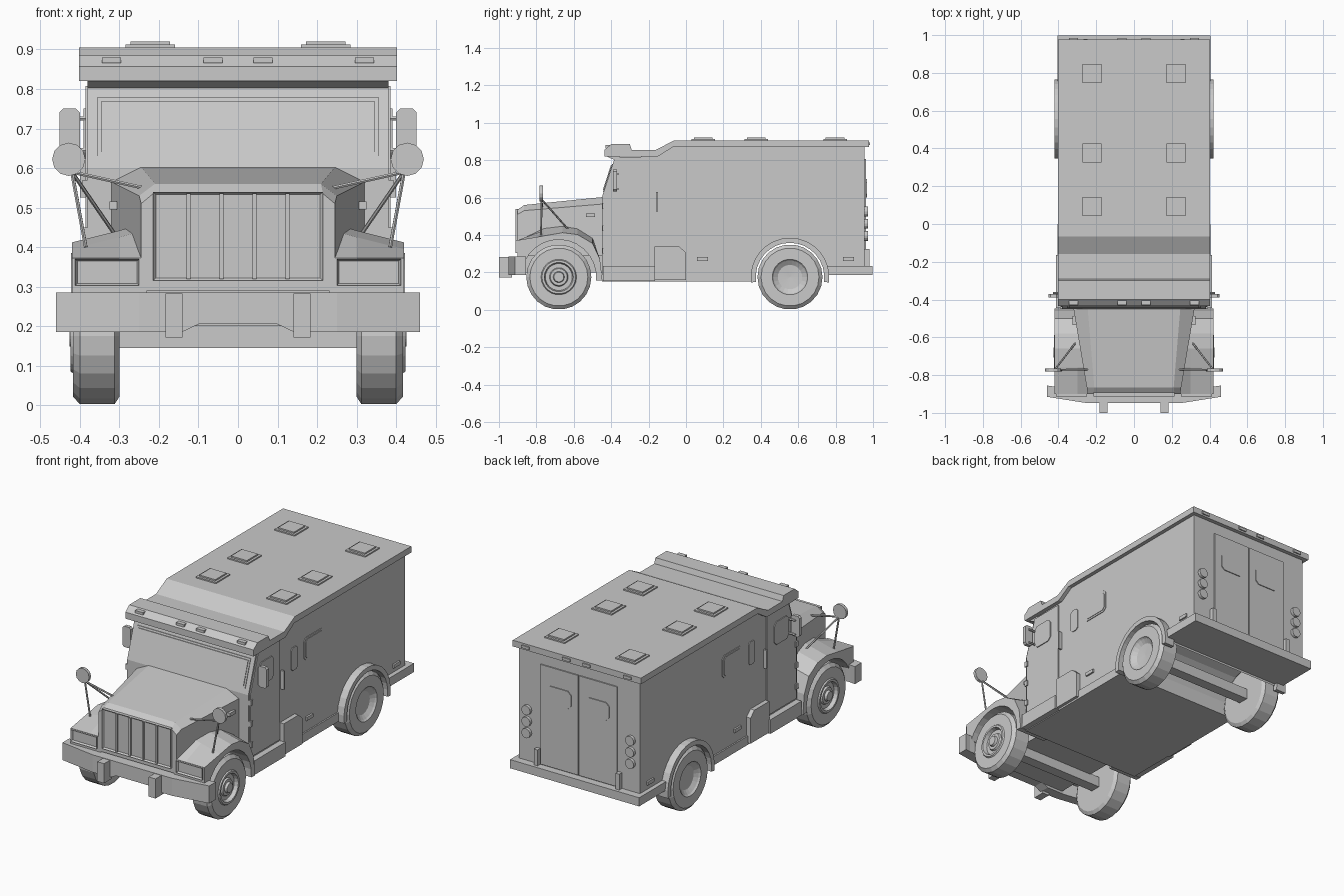
import bpy
import bmesh
from math import sin, cos, pi, radians
from mathutils import Vector

default_cube = bpy.data.objects.get("Cube")
if default_cube:
    bpy.data.objects.remove(default_cube, do_unlink=True)

# Single paint colour
paint = bpy.data.materials.new("plain_grey_paint")
paint.use_nodes = True
grey = (.588, .588, .588, 1)
paint.diffuse_color = grey
for node in paint.node_tree.nodes:
    if node.type == 'BSDF_PRINCIPLED':
        node.inputs["Base Color"].default_value = grey
        node.inputs["Roughness"].default_value = .6


def loft(name, rings, mirror=False):
    """Skin a series of equal-length point rings and cap both ends."""
    bm = bmesh.new()
    loops = [[bm.verts.new(point) for point in ring] for ring in rings]
    count = len(loops[0])
    for first, second in zip(loops, loops[1:]):
        for i in range(count):
            j = (i + 1) % count
            bm.faces.new((first[i], first[j], second[j], second[i]))
    bm.faces.new(loops[0][::-1])
    bm.faces.new(loops[-1])
    return finish(name, bm, mirror)


def finish(name, bm, mirror=False):
    bmesh.ops.recalc_face_normals(bm, faces=bm.faces)
    mesh = bpy.data.meshes.new(name)
    bm.to_mesh(mesh)
    bm.free()
    mesh.materials.append(paint)
    obj = bpy.data.objects.new(name, mesh)
    bpy.context.collection.objects.link(obj)
    if mirror:
        modifier = obj.modifiers.new("mirror", 'MIRROR')
        modifier.use_axis[0] = True
    return obj


def side_prism(name, outline, x_in, x_out, mirror=True):
    """Extrude a (y, z) outline along x."""
    return loft(name, [[(x, y, z) for y, z in outline] for x in (x_in, x_out)], mirror)


def rear_prism(name, outline, y_in, y_out, mirror=True):
    """Extrude an (x, z) outline along y."""
    return loft(name, [[(x, y, z) for x, z in outline] for y in (y_in, y_out)], mirror)


def rect(a, b, low, high, cut=0):
    if not cut:
        return [(a, low), (b, low), (b, high), (a, high)]
    return [(a + cut, low), (b - cut, low), (b, low + cut), (b, high - cut),
            (b - cut, high), (a + cut, high), (a, high - cut), (a, low + cut)]


def box(name, xs, ys, zs, mirror=True):
    return side_prism(name, rect(*ys, *zs), *xs, mirror)


def rod(name, start, end, radius, sides=8, mirror=True):
    start, end = Vector(start), Vector(end)
    turn = (end - start).to_track_quat('Z', 'Y')
    circle = [turn @ Vector((radius * cos(2 * pi * i / sides),
                             radius * sin(2 * pi * i / sides), 0)) for i in range(sides)]
    return loft(name, [[p + c for c in circle] for p in (start, end)], mirror)


def arc(y, z, radius, start, end, steps=12):
    angles = [radians(start + (end - start) * i / steps) for i in range(steps + 1)]
    return [(y + radius * cos(a), z + radius * sin(a)) for a in angles]


def wheel(name, y, profile, sides=22):
    """Revolve (radius, x) points around the axle."""
    rings = [[(x, y + r * cos(2 * pi * i / sides), hub_z + r * sin(2 * pi * i / sides))
              for i in range(sides)] for r, x in profile]
    return loft(name, rings, True)


def inset_panel(name, xs, ys, zs, rim, depth, mirror):
    """Box whose front (-y) face is sunk inside a rim."""
    bm = bmesh.new()
    bmesh.ops.create_cube(bm, size=1)
    for v in bm.verts:
        v.co = [lo + (hi - lo) * (c + .5) for c, (lo, hi) in zip(v.co, (xs, ys, zs))]
    bmesh.ops.recalc_face_normals(bm, faces=bm.faces)
    face = min(bm.faces, key=lambda f: f.calc_center_median().y)
    bmesh.ops.inset_individual(bm, faces=[face], thickness=rim)
    bmesh.ops.translate(bm, verts=face.verts, vec=(0, depth, 0))
    return finish(name, bm, mirror)


hub_z, front_y, rear_y = .175, -.68, .556

# Main body with rear wheel recess
side_prism("body", [(-.45, .15), (-.45, .6), (-.38, .815), (-.15, .82), (-.07, .87),
                    (.955, .87), (.955, .2), (.75, .2)]
           + arc(rear_y, hub_z, .19, 0, 180) + [(.366, .15)], -.38, .38, False)

# Roof with raised rear part and cab visor
side_prism("roof", [(-.435, .82), (-.435, .857), (-.4, .885), (-.3, .885), (-.29, .855),
                    (-.16, .855), (-.065, .905), (.978, .905), (.978, .87), (-.07, .87),
                    (-.15, .82)], -.402, .402, False)
side_prism("visor_underside", [(-.38, .8), (-.43, .822), (-.35, .822)], -.38, .38, False)
for x in (.063, .32):
    box("front_marker_light", (x - .024, x + .024), (-.43, -.4), (.866, .88))
    box("rear_marker_light", (x - .024, x + .024), (.97, .985), (.88, .895))

# Roof hatches
for y in (.092, .375, .797):
    for size, top in ((.063, .912), (.05, .92)):
        box("roof_hatch", (.222 - size, .222 + size), (y - size, y + size), (.9, top))


# Windscreen plate lying on the sloped cab front
def screen_y(z):
    return -.45 + .07 * (z - .6) / .215


for name, half, low, high, lift in (("windscreen_frame", .355, .63, .78, .004),
                                    ("windscreen", .345, .64, .77, .008)):
    outline = rect(-half, half, low, high)
    loft(name, [[(x, screen_y(z) + shift, z) for x, z in outline] for shift in (.01, -lift)])

# Cab doors, windows, handles and hinges
side_prism("cab_door", [(-.44, .245), (-.44, .6), (-.37, .808), (-.175, .808), (-.175, .245)],
           .37, .386)
side_prism("cab_door_window", rect(-.365, -.235, .62, .75, .02), .38, .391)
box("door_handle", (.38, .4), (-.16, -.15), (.525, .63))
for z in (.3, .42, .54):
    box("door_hinge", (.375, .393), (-.447, -.425), (z, z + .03))

# Body side windows, lamps and skirts
side_prism("side_window_frame", rect(.045, .22, .603, .732, .018), .375, .384)
side_prism("side_window", rect(.055, .21, .613, .722, .015), .375, .387)
side_prism("slot_window", rect(-.07, -.015, .59, .72, .012), .375, .385)
for y in (.06, .84):
    box("side_lamp", (.375, .39), (y, y + .058), (.262, .282))
box("side_skirt", (.36, .388), (-.17, .366), (.15, .2))
box("cab_step", (.36, .414), (-.445, -.165), (.155, .235))
side_prism("side_locker", [(-.168, .16), (-.168, .337), (-.035, .337), (0, .305), (0, .16)],
           .36, .405)

# Rear doors, lamps and bumper
rear_prism("rear_door", rect(.003, .24, .24, .805), .95, .962)
rear_prism("rear_door_window", rect(.045, .195, .6, .7, .02), .955, .967)
for z in (.395, .46, .525):
    rod("tail_lamp", (.325, .95, z), (.325, .972, z), .027, 14)
box("rear_bumper_post", (.245, .268), (.95, .98), (.23, .325))
box("rear_bumper", (-.405, .405), (.748, .998), (.186, .235), False)
side_prism("rear_wheel_arch", arc(rear_y, hub_z, .21, -8, 188, 16)
           + arc(rear_y, hub_z, .183, 188, -8, 16), .36, .422)

# Tapered hood
hood_rings = []
for y, base, shoulder, shoulder_z, crown, crown_z in (
        (-.9, .245, .245, .51, .215, .535), (-.865, .25, .25, .53, .21, .56),
        (-.45, .32, .32, .565, .245, .602)):
    half = [(base, .29), (shoulder, shoulder_z), (crown, crown_z)]
    hood_rings.append([(x, y, z) for x, z in half] + [(-x, y, z) for x, z in half[::-1]])
loft("hood", hood_rings)
box("hood_side_lamp", (.3, .325), (-.535, -.487), (.495, .515))

# Grille with upright bars
inset_panel("grille", (-.215, .215), (-.912, -.89), (.315, .54), .01, .009, False)
for x in (.042, .125):
    box("grille_bar", (x - .005, x + .005), (-.912, -.9), (.32, .535))

# Front fenders, falling away towards the outside
outer_top = [(-.9, .372), (-.76, .395), (-.66, .412), (-.58, .402), (-.5, .355),
             (-.46, .27), (-.447, .155)]
wheel_cut = arc(front_y, hub_z, .2, -5, 155)
fender_rings = []
for x, rise in ((.23, .05), (.3, .03), (.42, 0)):
    crown = [(y, z + (rise if -.85 < y < -.48 else 0)) for y, z in outer_top]
    fender_rings.append([(x, y, z) for y, z in crown + wheel_cut + [(-.9, .26)]])
loft("front_fender", fender_rings, True)
inset_panel("headlight", (.25, .412), (-.912, -.89), (.303, .37), .008, .012, True)

# Front bumper with tapered ends and raised middle of the lower edge
bumper_rings = []
for x, front, low in ((.46, -.915, .186), (.25, -.948, .186), (.14, -.948, .186),
                      (.1, -.948, .205)):
    bumper_rings.append([(x, y, z) for y, z in rect(front, front + .06, low, .285)])
bumper_rings += [[(-x, y, z) for x, y, z in ring] for ring in bumper_rings[::-1]]
loft("front_bumper", bumper_rings)
box("bumper_end", (.4, .46), (-.9, -.86), (.186, .285))
box("tow_hook", (.14, .183), (-1, -.93), (.172, .283))

# Chassis and axles
box("engine_bay", (-.24, .24), (-.89, -.45), (.2, .3), False)
box("bumper_mount", (.14, .18), (-.92, -.85), (.2, .27))
for y in (front_y, rear_y):
    box("axle", (-.31, .31), (y - .03, y + .03), (.145, .205), False)

# Wheels
tyre = [(.001, .3), (.155, .3), (.174, .312), (.174, .4), (.155, .417), (.095, .417)]
wheel("front_wheel", front_y, tyre + [(.09, .424), (.078, .424), (.072, .402), (.05, .402),
                                      (.045, .412), (.03, .412), (.026, .426), (.001, .426)])
wheel("rear_wheel", rear_y, tyre + [(.088, .408), (.065, .392), (.001, .388)])

# Round fender mirrors on tripod stalks
rod("round_mirror", (.428, -.782, .622), (.428, -.765, .622), .042, 12)
for foot in ((.385, -.775, .4), (.31, -.63, .43), (.24, -.77, .55)):
    rod("mirror_stalk", (.42, -.772, .59), foot, .005, 6)

# Tall cab mirrors
rear_prism("cab_mirror", rect(.4, .452, .632, .75, .01), -.39, -.37)
for z in (.645, .725):
    rod("cab_mirror_bracket", (.37, -.365, z), (.43, -.365, z), .006, 6)
